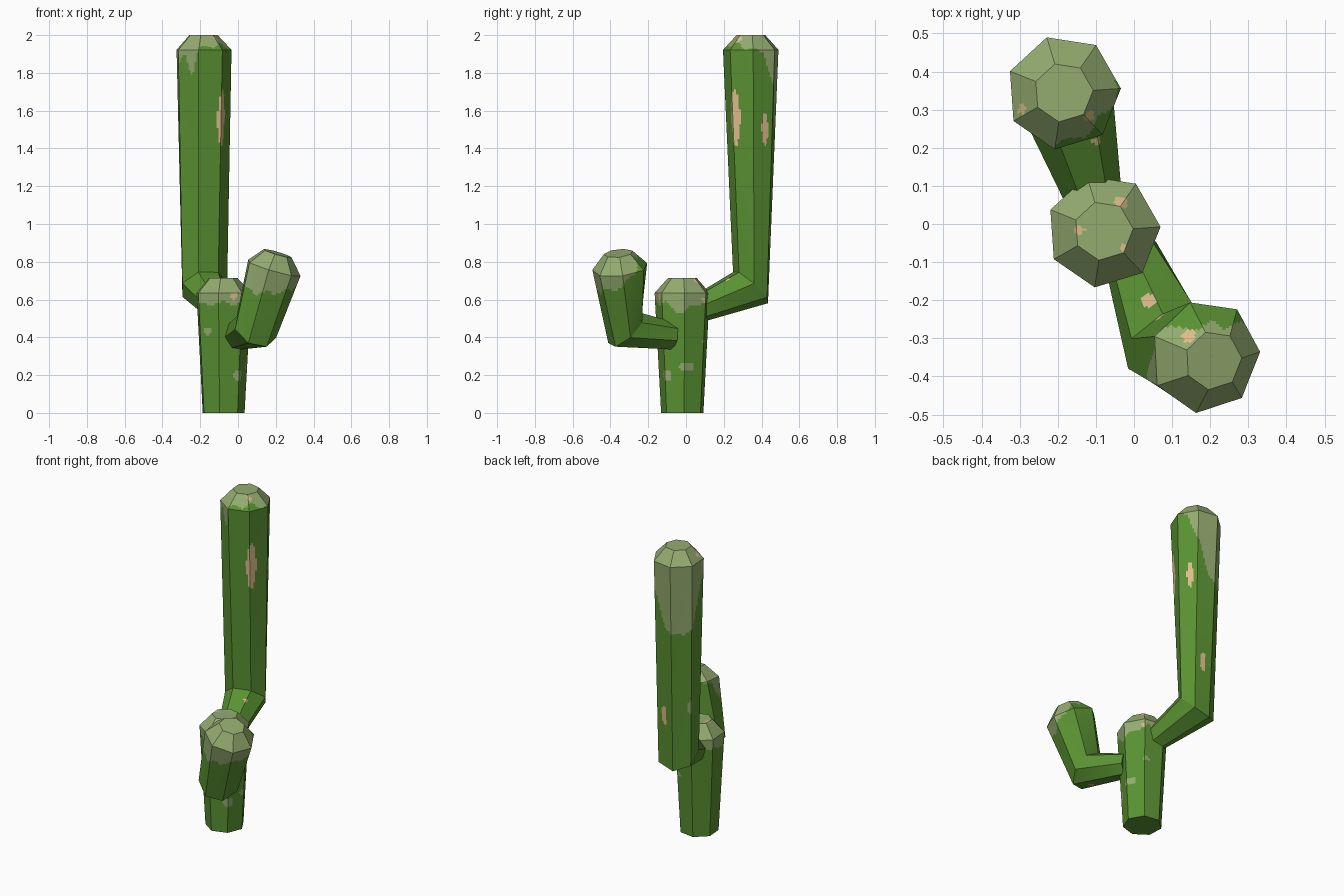
import bpy, bmesh, math
from mathutils import Vector

if "Cube" in bpy.data.objects:
    bpy.data.objects.remove(bpy.data.objects["Cube"])

SIDES, SUB = 7, 10          # seven flat sides, each cut finely for painted patches
PHASE = math.radians(4)


def material(name, col):
    m = bpy.data.materials.new(name)
    m.diffuse_color = (*col, 1)
    m.use_nodes = True
    m.node_tree.nodes["Principled BSDF"].inputs["Base Color"].default_value = m.diffuse_color
    return m


MATS = [material("cactus green", (0.102, 0.287, 0.032)),
        material("pale sage", (0.296, 0.413, 0.162)),
        material("tan scar", (0.73, 0.515, 0.262))]


def ring(center, normal, r):
    """Seven-sided ring, points spread evenly along straight sides."""
    q = Vector((0, 0, 1)).rotation_difference(Vector(normal).normalized())
    c = [Vector((math.cos(PHASE + i * math.tau / SIDES) * r,
                 math.sin(PHASE + i * math.tau / SIDES) * r, 0)) for i in range(SIDES)]
    return [Vector(center) + q @ c[i].lerp(c[(i + 1) % SIDES], j / SUB)
            for i in range(SIDES) for j in range(SUB)]


def table(az, pts):
    """Piecewise linear lookup of patch height by azimuth."""
    for (a, za), (b, zb) in zip(pts, pts[1:]):
        if a <= az <= b:
            return za + (zb - za) * (az - a) / (b - a)
    return pts[-1][1]


def tube(name, rings, axis, limits, sage, tan):
    """Sweep rings (center, normal, radius); colour by height and spots."""
    key = [ring(*r) for r in rings]
    rows = [key[0]]
    for (ra, ka), (rb, kb) in zip(zip(rings, key), zip(rings[1:], key[1:])):
        d = (Vector(ra[0]) - Vector(rb[0])).length + abs(ra[2] - rb[2])
        n = max(1, round(d / 0.014))
        rows += [[p.lerp(q, t / n) for p, q in zip(ka, kb)] for t in range(1, n + 1)]
    bm = bmesh.new()
    vs = [[bm.verts.new(p) for p in row] for row in rows]
    m = SIDES * SUB
    for a, b in zip(vs, vs[1:]):
        for i in range(m):
            bm.faces.new((a[i], a[(i + 1) % m], b[(i + 1) % m], b[i]))
    bm.faces.new(vs[0][::-1])
    bm.faces.new(vs[-1])
    bmesh.ops.recalc_face_normals(bm, faces=bm.faces)

    def hit(c, s):
        x, y, z, h, v = s
        return ((c.x - x) ** 2 + (c.y - y) ** 2) / h ** 2 + (c.z - z) ** 2 / v ** 2 < 1

    base, top = Vector(axis[0]), Vector(axis[1])
    for f in bm.faces:
        c = f.calc_center_median()
        p = base.lerp(top, (c.z - base.z) / (top.z - base.z))
        az = math.degrees(math.atan2(c.y - p.y, c.x - p.x)) % 360
        wob = 0.012 * math.sin(math.radians(az * 7))
        if c.z > table(az, limits) + wob or any(hit(c, s) for s in sage):
            f.material_index = 1
        if any(hit(c, s) for s in tan):
            f.material_index = 2
    me = bpy.data.meshes.new(name)
    bm.to_mesh(me)
    bm.free()
    for mt in MATS:
        me.materials.append(mt)
    ob = bpy.data.objects.new(name, me)
    bpy.context.collection.objects.link(ob)


UP = (0, 0, 1)

# short central trunk
T = (-0.08, -0.018)
tube("trunk",
     [((*T, 0), UP, 0.115), ((*T, 0.635), UP, 0.15), ((*T, 0.714), UP, 0.078),
      ((*T, 0.714), UP, 0.004)],
     ((*T, 0), (*T, 0.7)),
     [(0, 0.53), (30, 0.58), (90, 0.6), (180, 0.56), (250, 0.58), (320, 0.58), (360, 0.53)],
     [(-0.17, -0.13, 0.435, 0.03, 0.026), (0.0, -0.1, 0.2, 0.03, 0.03),
      (0.04, 0.005, 0.245, 0.042, 0.026), (-0.02, 0.08, 0.38, 0.025, 0.02)],
     [(-0.02, -0.145, 0.62, 0.018, 0.02), (-0.143, -0.015, 0.71, 0.013, 0.03),
      (-0.035, 0.055, 0.69, 0.018, 0.04), (-0.03, -0.062, 0.69, 0.012, 0.03),
      (0.0, 0.09, 0.6, 0.015, 0.02)])

# tall rear arm
B = (-0.185, 0.345)
tube("tall_arm",
     [((-0.1, 0.05, 0.545), (-0.26, 0.89, 0.37), 0.072),
      ((-0.182, 0.345, 0.667), (-0.19, 0.66, 0.74), 0.127),
      ((*B, 1.922), UP, 0.151), ((*B, 2.0), UP, 0.078), ((*B, 2.0), UP, 0.004)],
     ((*B, 0), (*B, 2)),
     [(0, 1.93), (30, 1.9), (60, 1.7), (80, 1.55), (110, 1.47), (165, 1.5), (200, 1.8),
      (225, 1.9), (245, 1.79), (262, 1.93), (310, 1.95), (340, 1.94), (360, 1.93)],
     [(-0.305, 0.39, 1.0, 0.022, 0.045)],
     [(-0.2, 0.21, 1.06, 0.026, 0.13), (-0.085, 0.26, 1.56, 0.03, 0.15),
      (-0.065, 0.425, 1.5, 0.024, 0.11), (-0.155, 0.455, 0.93, 0.022, 0.075),
      (-0.12, 0.285, 1.97, 0.016, 0.03), (-0.295, 0.3, 1.95, 0.012, 0.025),
      (-0.1, 0.22, 0.7, 0.012, 0.02)])

# short leaning front arm
E, S, P = (0.09, -0.318, 0.44), (0.187, -0.348, 0.766), (0.208, -0.358, 0.845)
D = Vector((0.12, -0.045, 0.41))
tube("short_arm",
     [((-0.01, -0.07, 0.405), (0.36, -0.92, 0.12), 0.075),
      (E, (0.62, -1.03, 1.07), 0.122),
      (S, D, 0.15), (P, D, 0.078), (P, D, 0.004)],
     (E, P),
     [(0, 0.67), (25, 0.72), (60, 0.81), (100, 0.84), (135, 0.83), (175, 0.77),
      (210, 0.66), (260, 0.63), (330, 0.65), (360, 0.67)],
     [],
     [(0.145, -0.295, 0.83, 0.02, 0.05), (0.04, -0.2, 0.5, 0.02, 0.04),
      (0.07, -0.25, 0.55, 0.015, 0.03), (0.06, -0.32, 0.37, 0.02, 0.02)])
